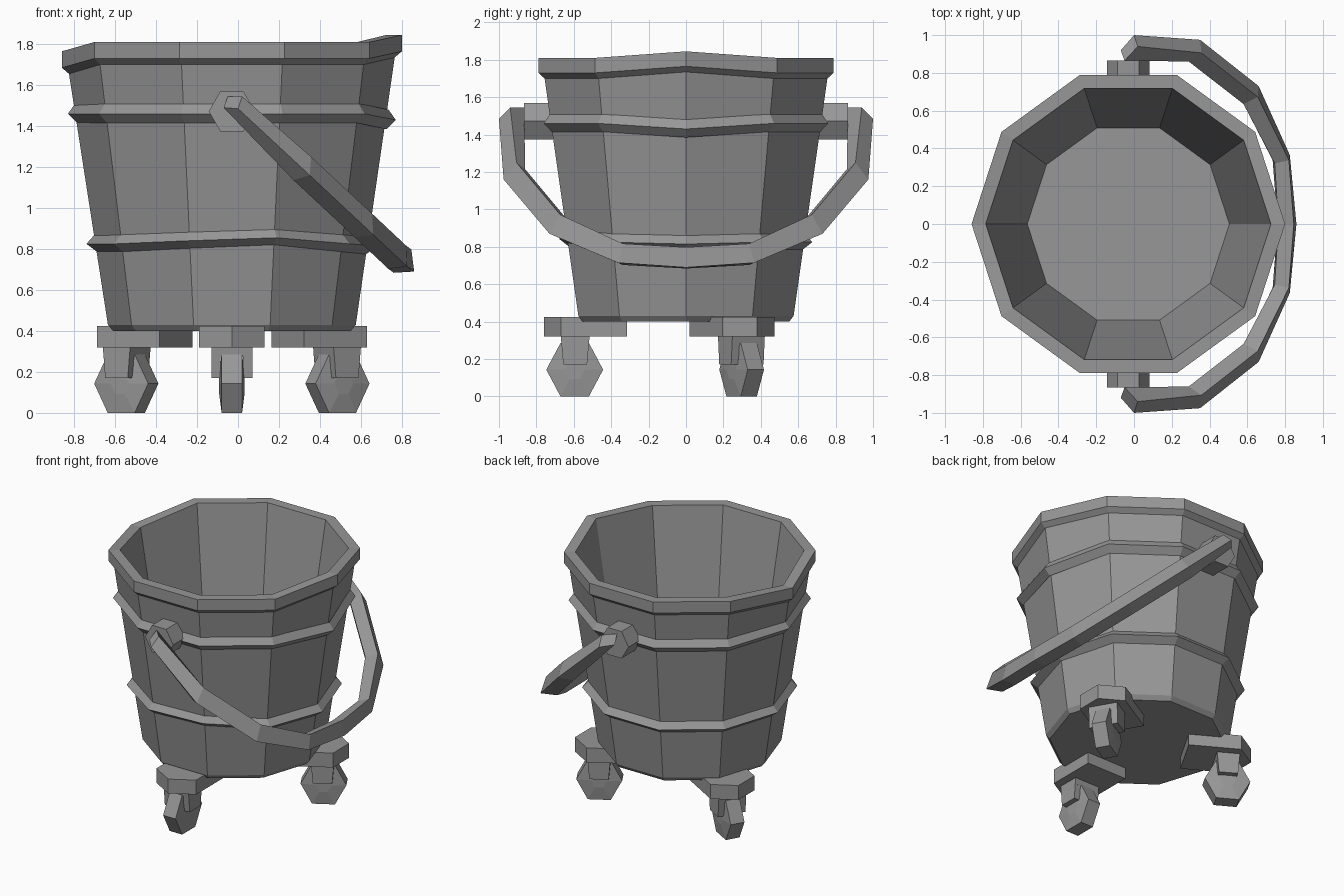
import bpy, bmesh
from math import cos, sin, pi, radians
from mathutils import Matrix, Vector

if "Cube" in bpy.data.objects:
    bpy.data.objects.remove(bpy.data.objects["Cube"])

CX = -0.03  # bucket axis
dark = bpy.data.materials.new("dark_grey")
dark.diffuse_color = (0.31, 0.31, 0.31, 1)
dark.use_nodes = True
dark.node_tree.nodes["Principled BSDF"].inputs["Base Color"].default_value = dark.diffuse_color


def loft(name, rings, closed=False, mat=None):
    """Skin a list of equal-sized point rings; cap the ends or join them."""
    bm = bmesh.new()
    vs = [[bm.verts.new(p) for p in r] for r in rings]
    n = len(rings[0])
    pairs = list(zip(vs, vs[1:])) + ([(vs[-1], vs[0])] if closed else [])
    for a, b in pairs:
        for i in range(n):
            j = (i + 1) % n
            bm.faces.new((a[i], a[j], b[j], b[i]))
    if not closed:
        bm.faces.new(vs[0][::-1])
        bm.faces.new(vs[-1])
    bmesh.ops.recalc_face_normals(bm, faces=bm.faces)
    me = bpy.data.meshes.new(name)
    bm.to_mesh(me)
    bm.free()
    if mat:
        me.transform(mat)
    me.materials.append(dark)
    ob = bpy.data.objects.new(name, me)
    bpy.context.collection.objects.link(ob)
    return ob


def ring10(r, z, warp={}):
    """Ten-sided ring; warp lifts single corners for the hand-made look."""
    return [(CX + r * cos(i * pi / 5), r * sin(i * pi / 5), z + warp.get(i, 0))
            for i in range(10)]


def prism(name, outline, z0, z1, mat=None, s=1.0):
    """Vertical prism, bottom scaled by s along x about the outline centre."""
    c = sum(p[0] for p in outline) / len(outline)
    return loft(name, [[(c + (x - c) * s, y, z0) for x, y in outline],
                       [(x, y, z1) for x, y in outline]], mat=mat)


# Bucket: inner floor, inner wall, rim, outer wall, base
lip = {0: 0.035, 5: -0.045}
loft("bucket", [ring10(0.535, 0.45), ring10(0.755, 1.81, lip),
                ring10(0.83, 1.81, lip), ring10(0.83, 1.73, lip),
                ring10(0.795, 1.70, lip), ring10(0.605, 0.43),
                ring10(0.58, 0.40)])

# Hoops
for name, prof, warp in (
        ("upper_hoop", [(0.765, 1.51), (0.80, 1.46), (0.755, 1.415), (0.74, 1.46)],
         {0: -0.03}),
        ("lower_hoop", [(0.67, 0.87), (0.71, 0.825), (0.656, 0.785), (0.64, 0.83)],
         {0: -0.01, 7: 0.015, 8: 0.03})):
    loft(name, [ring10(r, z, warp) for r, z in prof], closed=True)

# Hexagonal handle pivots
for side, s in (("front", -1), ("back", 1)):
    loft(side + "_pivot", [[(CX + 0.113 * cos(k * pi / 3), s * y,
                             1.472 + 0.113 * sin(k * pi / 3)) for k in range(6)]
                           for y in (0.70, 0.865)])

# Handle: diamond bar given by its outer and inner ridges, mirrored front to back
outer = [(0.35, 0.975, 1.16), (0.66, 0.73, 0.87), (0.825, 0.365, 0.715), (0.86, 0, 0.69)]
inner = [(0.29, 0.86, 1.215), (0.58, 0.635, 0.945), (0.745, 0.32, 0.79), (0.765, 0, 0.775)]
w = Vector((0.043, 0, 0.057))
half = [[Vector(p) for p in ((0, 1.0, 1.485), (0.02, 0.94, 1.545),
                             (-0.05, 0.865, 1.545), (-0.07, 0.92, 1.49))]]
for a, b in zip(outer, inner):
    a, b = Vector(a), Vector(b)
    c = a * 0.4 + b * 0.6
    half.append([a, c + w, b, c - w])
flip = Matrix.Diagonal((1, -1, 1))
loft("handle", half + [[flip @ p for p in q] for q in half[-2::-1]])

# Casters: local +x points away from the bucket axis
for label, deg in (("front", -90), ("right", 30), ("left", 150)):
    m = Matrix.Translation((CX, 0, 0)) @ Matrix.Rotation(radians(deg), 4, 'Z')
    prism(label + "_caster_plate", [(0.76, 0), (0.668, 0.16), (0.315, 0.16),
                                    (0.315, -0.16), (0.668, -0.16)], 0.32, 0.425, m)
    prism(label + "_fork_top", [(0.67, 0.1), (0.515, 0.1), (0.515, -0.1),
                                (0.67, -0.1)], 0.275, 0.33, m, 0.94)
    for side, s in (("a", -1), ("b", 1)):
        prism(label + "_fork_leg_" + side,
              [(0.67, s * 0.1), (0.515, s * 0.1), (0.515, s * 0.055), (0.67, s * 0.055)],
              0.17, 0.33, m, 0.82)
    # Six-sided wheel with slightly domed sides
    loft(label + "_wheel", [[(0.595 + k * 0.152 * cos(i * pi / 3), y,
                              0.143 + k * 0.165 * sin(i * pi / 3)) for i in range(6)]
                            for y, k in ((-0.062, 0.35), (-0.05, 1),
                                         (0.05, 1), (0.062, 0.35))], mat=m)
